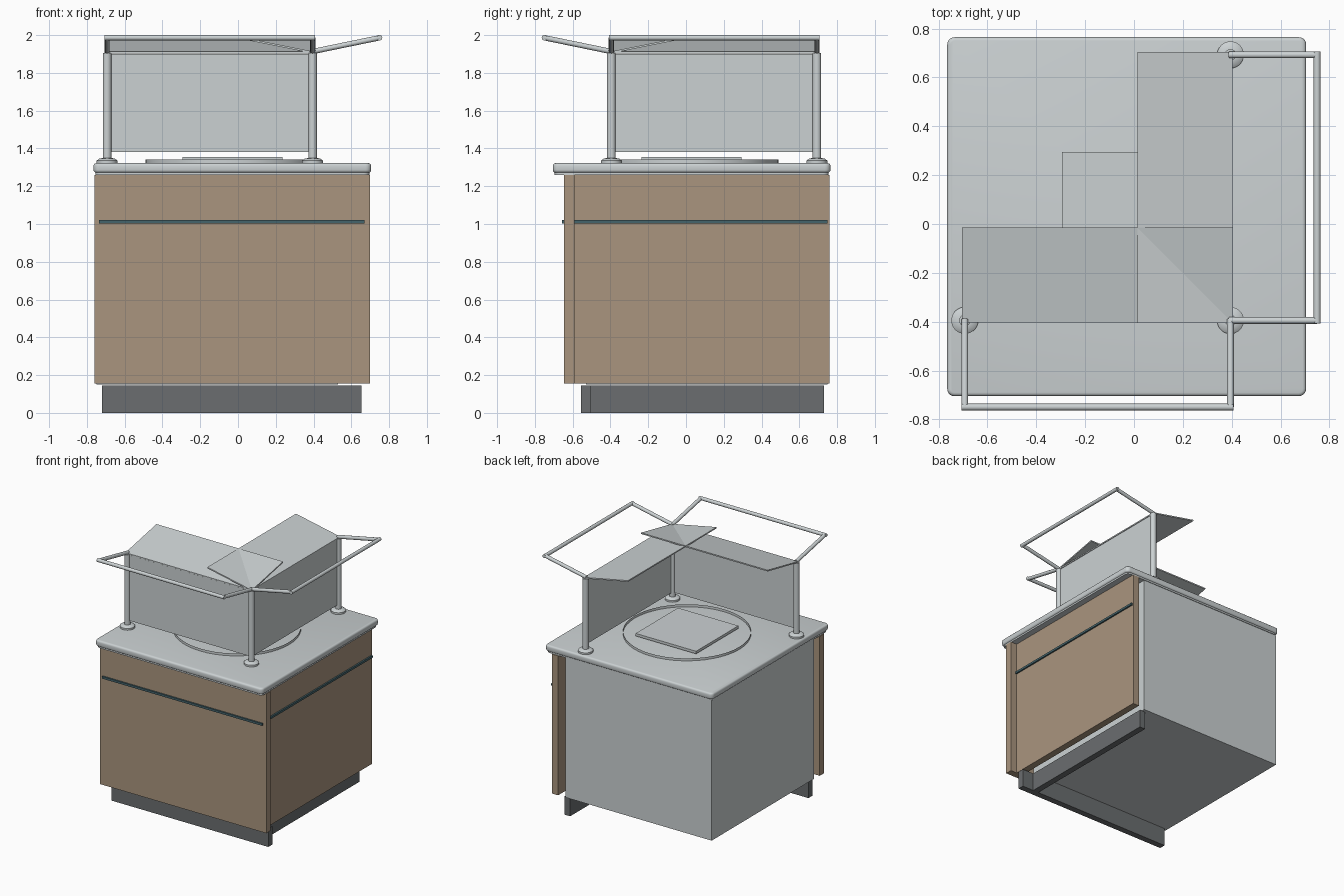
import bpy, bmesh
from mathutils import Vector

if "Cube" in bpy.data.objects:
    bpy.data.objects.remove(bpy.data.objects["Cube"], do_unlink=True)


def material(name, rgb):
    m = bpy.data.materials.new(name)
    m.use_nodes = True
    m.diffuse_color = (*rgb, 1)
    m.node_tree.nodes["Principled BSDF"].inputs["Base Color"].default_value = (*rgb, 1)
    return m


steel = material("light grey steel", (0.60, 0.64, 0.65))
wood = material("tan wood", (0.40, 0.30, 0.21))
dark = material("dark grey plinth", (0.145, 0.155, 0.16))
teal = material("dark teal trim", (0.06, 0.13, 0.15))


def finish(name, bm, mat, smooth=False):
    bmesh.ops.recalc_face_normals(bm, faces=bm.faces)
    mesh = bpy.data.meshes.new(name)
    bm.to_mesh(mesh)
    bm.free()
    mesh.materials.append(mat)
    ob = bpy.data.objects.new(name, mesh)
    bpy.context.collection.objects.link(ob)
    if smooth:
        bpy.ops.object.select_all(action="DESELECT")
        bpy.context.view_layer.objects.active = ob
        ob.select_set(True)
        bpy.ops.object.shade_smooth_by_angle(angle=0.7)
    return ob


def box(name, x, y, z, mat, corner=0, edge=0):
    """Box from (min, max) ranges, with optional rounded corners and edges."""
    bm = bmesh.new()
    bmesh.ops.create_cube(bm, size=1)
    for v in bm.verts:
        v.co = [r[0] if c < 0 else r[1] for c, r in zip(v.co, (x, y, z))]
    if corner:
        upright = [e for e in bm.edges if abs(e.verts[0].co.z - e.verts[1].co.z) > 1e-4]
        bmesh.ops.bevel(bm, geom=upright, offset=corner, segments=5, profile=0.5, affect="EDGES")
    if edge:
        rim = [e for e in bm.edges if abs(e.verts[0].co.z - e.verts[1].co.z) < 1e-4]
        bmesh.ops.bevel(bm, geom=rim, offset=edge, segments=3, profile=0.5, affect="EDGES")
    return finish(name, bm, mat, bool(corner))


def lathe(name, centre, profile, mat, sides=32):
    """Revolve (radius, z) points about a vertical axis."""
    bm = bmesh.new()
    pts = [bm.verts.new((r, 0, z)) for r, z in profile]
    path = [bm.edges.new(p) for p in zip(pts, pts[1:])]
    bmesh.ops.spin(bm, geom=pts + path, axis=(0, 0, 1), cent=(0, 0, 0),
                   steps=sides, angle=6.2831853)
    bmesh.ops.remove_doubles(bm, verts=bm.verts, dist=1e-5)
    bmesh.ops.translate(bm, verts=bm.verts, vec=(*centre, 0))
    return finish(name, bm, mat, True)


def tube(name, a, b, radius, mat):
    a, b = Vector(a), Vector(b)
    bm = bmesh.new()
    bmesh.ops.create_cone(bm, cap_ends=True, segments=16, radius1=radius, radius2=radius,
                          depth=(b - a).length)
    bmesh.ops.rotate(bm, verts=bm.verts, matrix=(b - a).to_track_quat("Z", "Y").to_matrix())
    bmesh.ops.translate(bm, verts=bm.verts, vec=(a + b) / 2)
    return finish(name, bm, mat, True)


def slab(name, corners, thick, mat):
    """Thin plate through four corners, thickened downwards."""
    bm = bmesh.new()
    top = [bm.verts.new(c) for c in corners]
    low = [bm.verts.new((c[0], c[1], c[2] - thick)) for c in corners]
    bm.faces.new(top)
    bm.faces.new(low[::-1])
    for i in range(4):
        j = (i + 1) % 4
        bm.faces.new((top[i], low[i], low[j], top[j]))
    return finish(name, bm, mat)


def turn(p, side):
    """Reflect a front point across the corner diagonal to the side wing."""
    return (-p[1], -p[0], p[2]) if side else p


# Cabinet body, cladding and plinth
box("cabinet_body", (-0.75, 0.53), (-0.53, 0.75), (0.15, 1.26), steel)
box("front_panel", (-0.76, 0.70), (-0.645, -0.59), (0.155, 1.26), wood)
box("side_panel", (0.59, 0.645), (-0.59, 0.76), (0.155, 1.26), wood)
box("front_plinth", (-0.72, 0.655), (-0.555, -0.505), (0, 0.145), dark)
box("side_plinth", (0.505, 0.555), (-0.505, 0.73), (0, 0.145), dark)
box("front_trim", (-0.735, 0.67), (-0.657, -0.645), (1.003, 1.02), teal)
box("side_trim", (0.645, 0.657), (-0.59, 0.75), (1.003, 1.02), teal)

# Countertop with a thin lip below
box("countertop", (-0.765, 0.705), (-0.705, 0.765), (1.272, 1.322), steel, 0.03, 0.014)
box("countertop_lip", (-0.755, 0.695), (-0.695, 0.755), (1.26, 1.275), steel, 0.03)

# Serving well: upright ring and square lid
lathe("well_ring", (-0.03, 0.03), [(0.46, 1.32), (0.46, 1.342)], steel, 48)
box("well_lid", (-0.295, 0.235), (-0.235, 0.295), (1.335, 1.356), steel)

# Posts with flanged feet
for label, at in (("front", (-0.693, -0.395)), ("corner", (0.395, -0.395)), ("back", (0.395, 0.693))):
    lathe(label + "_post", at,
          [(0, 1.32), (0.055, 1.32), (0.055, 1.336), (0.04, 1.347), (0.023, 1.349),
           (0.023, 1.905), (0, 1.905)], steel)

# Guard wings: upright screen, sloped shelf and outer tube frame
for side, label in enumerate(("front", "side")):
    if side:
        box("side_screen", (0.39, 0.40), (-0.372, 0.67), (1.38, 1.90), steel)
    else:
        box("front_screen", (-0.67, 0.372), (-0.40, -0.39), (1.38, 1.90), steel)
    shelf = [(-0.705, -0.403, 1.912), (0.405, -0.403, 1.912),
             (0.405, -0.015, 1.99), (-0.705, -0.015, 1.99)]
    slab(label + "_shelf", [turn(p, side) for p in shelf], 0.01, steel)
    loop = [(-0.693, -0.39, 1.912), (-0.693, -0.75, 1.986),
            (0.395, -0.75, 1.986), (0.395, -0.39, 1.912)]
    loop = [turn(p, side) for p in loop]
    for n, (a, b) in enumerate(zip(loop, loop[1:])):
        if n == 1:
            grow = (Vector(b) - Vector(a)).normalized() * 0.013
            a, b = Vector(a) - grow, Vector(b) + grow
        tube(f"{label}_frame_{n + 1}", a, b, 0.014, steel)
